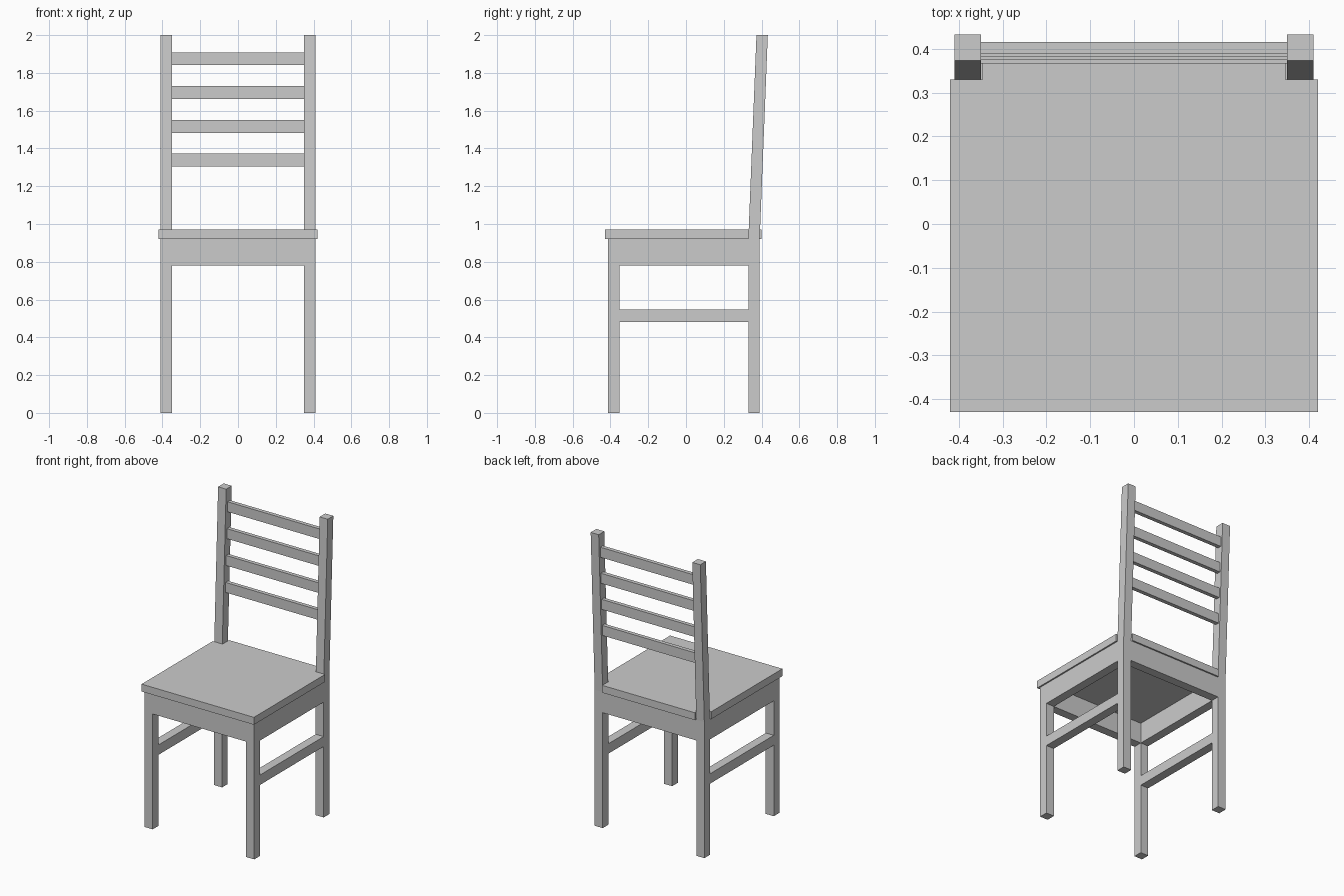
import bpy, bmesh
from mathutils import Vector

if "Cube" in bpy.data.objects:
    bpy.data.objects.remove(bpy.data.objects["Cube"])


def prism(name, points, direction, mirror=False):
    """Extrude a flat outline along a direction; optionally mirror across x."""
    bm = bmesh.new()
    face = bm.faces.new([bm.verts.new(p) for p in points])
    ext = bmesh.ops.extrude_face_region(bm, geom=[face], use_keep_orig=True)
    moved = [v for v in ext["geom"] if isinstance(v, bmesh.types.BMVert)]
    bmesh.ops.translate(bm, verts=moved, vec=Vector(direction))
    bmesh.ops.recalc_face_normals(bm, faces=bm.faces)
    mesh = bpy.data.meshes.new(name)
    bm.to_mesh(mesh)
    bm.free()
    obj = bpy.data.objects.new(name, mesh)
    bpy.context.collection.objects.link(obj)
    if mirror:
        obj.modifiers.new("mirror_x", 'MIRROR').use_mirror_merge = False
    return obj


def box(name, x, y, z, mirror=False):
    outline = [(x[0], y[0], z[0]), (x[1], y[0], z[0]),
               (x[1], y[1], z[0]), (x[0], y[1], z[0])]
    return prism(name, outline, (0, 0, z[1] - z[0]), mirror)


IN, OUT = 0.35, 0.41              # inner and outer x of the legs
FRONT, BACK = (-0.412, -0.352), (0.33, 0.39)
SEAT_Z, SEAT_TOP = 0.92, 0.97
BACK_LEAN = 0.043 / (2 - SEAT_Z)

# Seat board, notched around the back posts
seat = [(-0.42, -0.43), (0.42, -0.43), (0.42, 0.33), (0.346, 0.33),
        (0.346, 0.4), (-0.346, 0.4), (-0.346, 0.33), (-0.42, 0.33)]
prism("seat", [(x, y, SEAT_Z) for x, y in seat], (0, 0, SEAT_TOP - SEAT_Z))

# Front legs, and back legs that lean back above the seat
box("front_leg", (IN, OUT), FRONT, (0, SEAT_Z), mirror=True)
post = [(0.33, 0), (0.39, 0), (0.39, SEAT_Z), (0.433, 2), (0.373, 2), (0.33, SEAT_Z)]
prism("back_leg_post", [(IN, y, z) for y, z in post], (OUT - IN, 0, 0), mirror=True)

# Aprons under the seat, flush with the legs
box("front_apron", (-IN, IN), FRONT, (0.78, SEAT_Z))
box("back_apron", (-IN, IN), BACK, (0.78, SEAT_Z))
box("side_apron", (IN, OUT), (FRONT[1], BACK[0]), (0.78, SEAT_Z), mirror=True)

# Side stretchers
box("side_stretcher", (IN, OUT), (FRONT[1], BACK[0]), (0.48, 0.547), mirror=True)

# Backrest slats, stepped back with the lean of the posts
for i in range(4):
    z = 1.338 + i * 0.179
    y = 0.364 + (z - SEAT_Z) * BACK_LEAN
    box(f"back_slat_{i + 1}", (-IN, IN), (y - 0.0135, y + 0.0135), (z - 0.034, z + 0.034))
